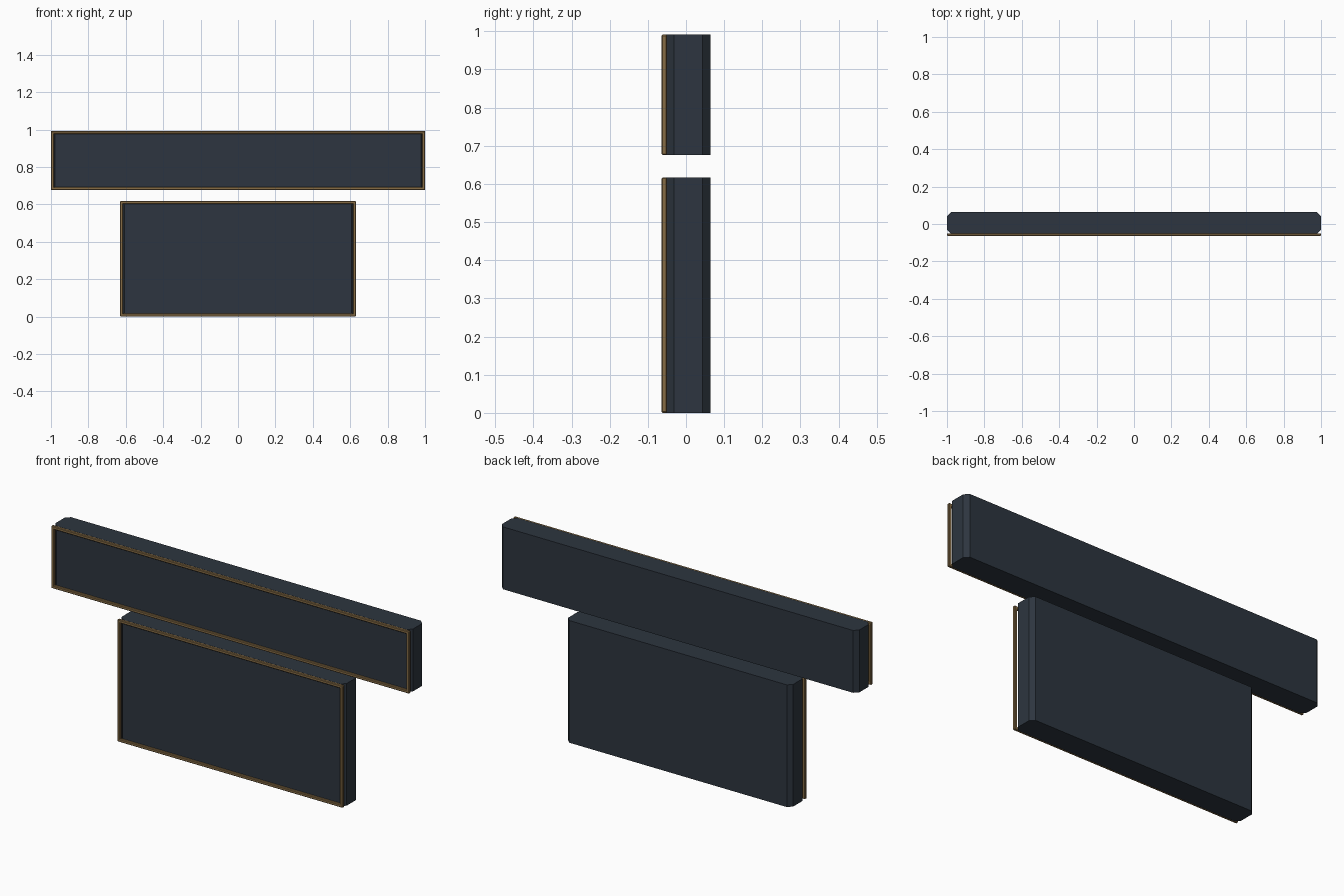
import bpy, bmesh

if "Cube" in bpy.data.objects:
    bpy.data.objects.remove(bpy.data.objects["Cube"])


def material(name, color):
    m = bpy.data.materials.new(name)
    m.diffuse_color = color
    m.use_nodes = True
    m.node_tree.nodes["Principled BSDF"].inputs["Base Color"].default_value = m.diffuse_color
    return m


slate = material("slate", (0.026, 0.036, 0.050, 1))
bronze = material("bronze", (0.24, 0.15, 0.06, 1))


def box(name, x0, x1, y0, y1, z0, z1, mat, chamfer, vertical_only=False):
    """Axis-aligned box with chamfered edges."""
    bm = bmesh.new()
    bmesh.ops.create_cube(bm, size=1)
    for v in bm.verts:
        v.co = (x1 if v.co.x > 0 else x0,
                y1 if v.co.y > 0 else y0,
                z1 if v.co.z > 0 else z0)
    edges = [e for e in bm.edges if not vertical_only
             or abs(e.verts[0].co.z - e.verts[1].co.z) > 1e-4]
    bmesh.ops.bevel(bm, geom=edges, offset=chamfer, segments=1,
                    affect='EDGES', profile=0.5)
    me = bpy.data.meshes.new(name)
    bm.to_mesh(me)
    bm.free()
    me.materials.append(mat)
    ob = bpy.data.objects.new(name, me)
    bpy.context.collection.objects.link(ob)
    return ob


def framed_panel(name, half, z0, z1):
    # slab with chamfered upright corners
    box(name + "_slab", -half + 0.001, half - 0.001, -0.052, 0.064,
        z0, z1, slate, 0.021, True)
    # raised trim around the front face
    w, y0, y1, c = 0.016, -0.064, -0.05, 0.003
    box(name + "_trim_bottom", -half, half, y0, y1, z0, z0 + w, bronze, c)
    box(name + "_trim_top", -half, half, y0, y1, z1 - w, z1, bronze, c)
    for side, x in (("left", -half), ("right", half - w)):
        box(name + "_trim_" + side, x, x + w, y0, y1,
            z0 + 0.005, z1 - 0.005, bronze, c)


framed_panel("lower_panel", 0.63, 0.0, 0.617)
framed_panel("upper_panel", 1.0, 0.676, 0.991)
